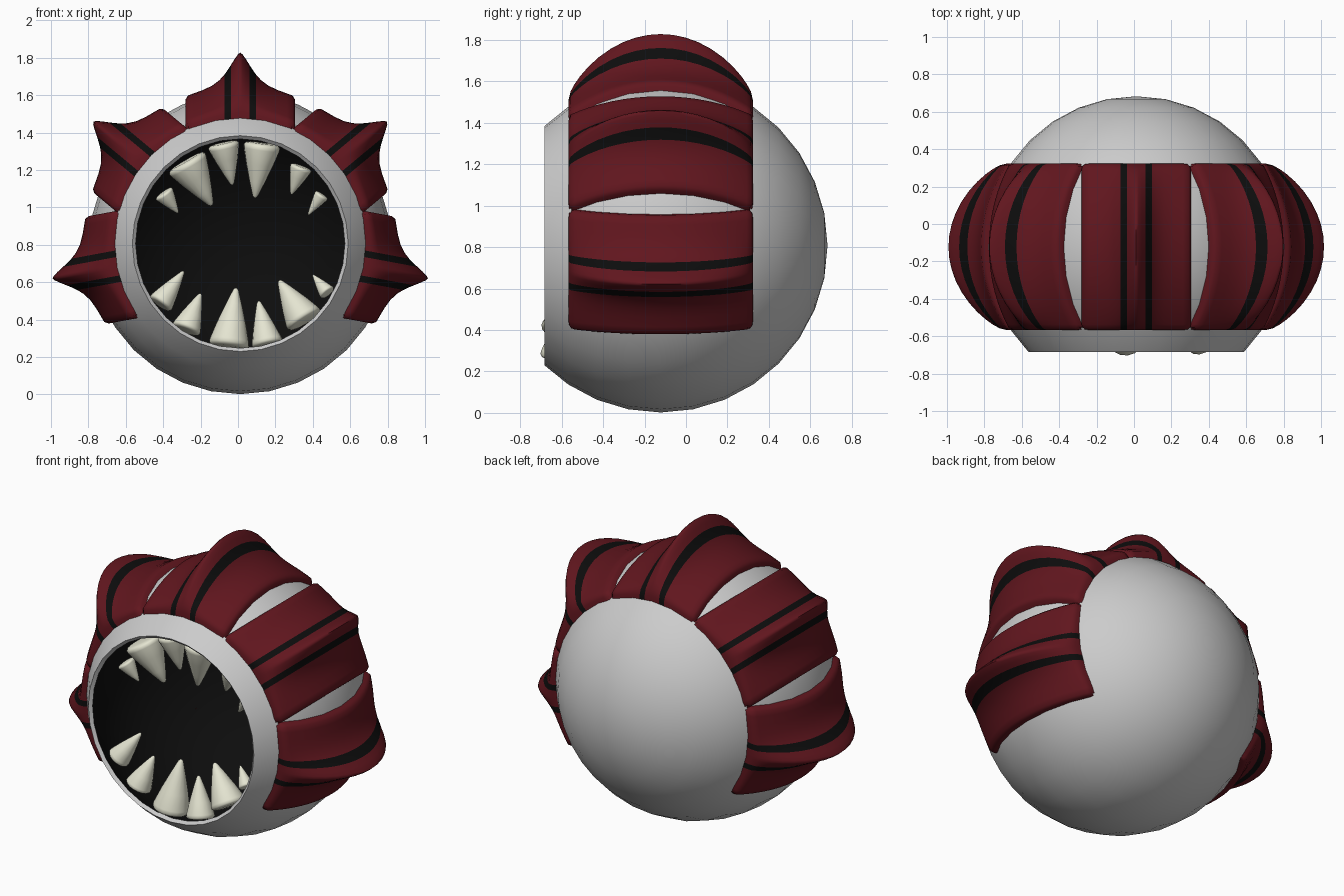
import bpy, bmesh, math
from mathutils import Vector, Matrix

if "Cube" in bpy.data.objects:
    bpy.data.objects.remove(bpy.data.objects["Cube"])

C = Vector((0.012, -0.122, 0.807))   # ball centre
R = 0.805                            # ball radius


def mat(name, col):
    m = bpy.data.materials.new(name)
    m.diffuse_color = (*col, 1)
    m.use_nodes = True
    m.node_tree.nodes["Principled BSDF"].inputs["Base Color"].default_value = m.diffuse_color
    return m


RED = mat("red", (0.12, 0.008, 0.013))
BLACK = mat("black", (0.004, 0.004, 0.004))
IVORY = mat("ivory", (0.78, 0.78, 0.64))


def finish(name, bm, mats=(), angle=50, fix=True):
    if fix:
        bmesh.ops.recalc_face_normals(bm, faces=bm.faces)
    me = bpy.data.meshes.new(name)
    bm.to_mesh(me)
    bm.free()
    for m in mats:
        me.materials.append(m)
    me.shade_smooth()
    me.set_sharp_from_angle(angle=math.radians(angle))
    ob = bpy.data.objects.new(name, me)
    bpy.context.collection.objects.link(ob)
    return ob


def lathe(profile, n):
    """Revolve (radius, height) points about z."""
    bm = bmesh.new()
    vs = [bm.verts.new((r, 0, h)) for r, h in profile]
    es = [bm.edges.new(p) for p in zip(vs, vs[1:])]
    bmesh.ops.spin(bm, geom=vs + es, cent=(0, 0, 0), axis=(0, 0, 1),
                   angle=2 * math.pi, steps=n, use_merge=True)
    bmesh.ops.remove_doubles(bm, verts=bm.verts, dist=1e-5)
    return bm


def arc(r):
    """Sphere profile from the back pole to the mouth ring."""
    angs = [math.radians(11.25 * i) for i in range(12)] + [math.radians(134.2)]
    return [(r * math.sin(a), r * math.cos(a)) for a in angs]


to_back = Matrix.Translation(C) @ Matrix.Rotation(math.radians(-90), 4, 'X')

# Ball shell with its rim
RI = R - 0.025
bm = lathe(arc(R) + [arc(RI)[-1]], 32)
bm.transform(to_back)
finish("ball_body", bm, angle=40)

# Dark mouth cavity, facing inward
bm = lathe(arc(RI), 32)
bm.transform(to_back)
bmesh.ops.recalc_face_normals(bm, faces=bm.faces)
if sum((f.calc_center_median() - C).dot(f.normal) for f in bm.faces) > 0:
    bmesh.ops.reverse_faces(bm, faces=bm.faces)
finish("mouth_cavity", bm, [BLACK], fix=False)

# Ridged armour pads with two stripes each
HALF = [0.012, 0.03, 0.05, 0.068, 0.085, 0.11, 0.15, 0.2, 0.25, 0.28, 0.292]
TS = [-t for t in reversed(HALF)] + [0] + HALF
HY = [0.06, 0.12, 0.18, 0.24, 0.3, 0.35, 0.39, 0.415, 0.435, 0.445]
YS = [-y for y in reversed(HY)] + [0] + HY


def pad(name, deg):
    bm = bmesh.new()
    nt, ny = len(TS), len(YS)
    grid = []
    for i, t in enumerate(TS):
        row = []
        for j, y in enumerate(YS):
            et, ey = min(i, nt - 1 - i), min(j, ny - 1 - j)
            base = math.sqrt(R * R - t * t - y * y)
            ridge = 0.18 * math.exp(-(abs(t) / 0.085) ** 1.5)
            ridge *= max(0, 1 - (y / 0.447) ** 2) ** 0.6
            h = base + 0.036 + ridge
            if et == 0 or ey == 0:
                h -= 0.016
            # rounded corners
            k = {0: 0.014, 1: 0.004}.get(et + ey, 0)
            x = t - math.copysign(k, t)
            row.append(bm.verts.new((x, y - math.copysign(k, y), h)))
        grid.append(row)
    for i in range(nt - 1):
        mid = abs(TS[i] + TS[i + 1]) / 2
        for j in range(ny - 1):
            f = bm.faces.new((grid[i][j], grid[i + 1][j],
                              grid[i + 1][j + 1], grid[i][j + 1]))
            f.material_index = 1 if 0.05 < mid < 0.085 else 0
    # skirt sunk into the ball
    border = [e for e in bm.edges if e.is_boundary]
    ext = bmesh.ops.extrude_edge_only(bm, edges=border)["geom"]
    for v in ext:
        if isinstance(v, bmesh.types.BMVert):
            v.co.z -= 0.045
    bm.transform(Matrix.Translation(C) @ Matrix.Rotation(math.radians(deg), 4, 'Y'))
    finish(name, bm, [RED, BLACK], angle=70)


for name, a in (("top_pad", 0), ("upper_right_pad", 50.3), ("upper_left_pad", -50.3),
                ("lower_right_pad", 100.5), ("lower_left_pad", -100.5)):
    pad(name, a)

# Teeth: base x, z, tip x, z, base width
UPPER = [(-0.40, 1.08, -0.32, 0.97, 0.11), (-0.28, 1.25, -0.14, 1.01, 0.23),
         (-0.08, 1.345, -0.03, 1.12, 0.17), (0.13, 1.345, 0.09, 1.05, 0.20),
         (0.34, 1.22, 0.285, 1.07, 0.12), (0.45, 1.07, 0.375, 0.96, 0.08)]
LOWER = [(-0.42, 0.48, -0.29, 0.66, 0.14), (-0.28, 0.34, -0.20, 0.54, 0.16),
         (-0.05, 0.25, -0.01, 0.57, 0.22), (0.16, 0.26, 0.11, 0.50, 0.17),
         (0.36, 0.39, 0.22, 0.61, 0.21), (0.48, 0.54, 0.40, 0.64, 0.09)]
SHAPE = [(0, 0), (0.35, 0.005), (0.44, 0.02), (0.49, 0.06), (0.48, 0.12),
         (0.36, 0.4), (0.2, 0.72), (0.07, 0.96), (0.035, 0.99), (0, 1)]


def teeth(label, rows, y_base, y_tip):
    for n, (bx, bz, tx, tz, w) in enumerate(rows, 1):
        b, t = Vector((bx, y_base, bz)), Vector((tx, y_tip, tz))
        d = t - b
        bm = lathe([(r * w, h * d.length) for r, h in SHAPE], 16)
        bm.transform(Matrix.Translation(b) @ d.to_track_quat('Z', 'Y').to_matrix().to_4x4())
        finish(f"{label}_tooth_{n}", bm, [IVORY], angle=80)


teeth("upper", UPPER, -0.55, -0.53)
teeth("lower", LOWER, -0.60, -0.55)
